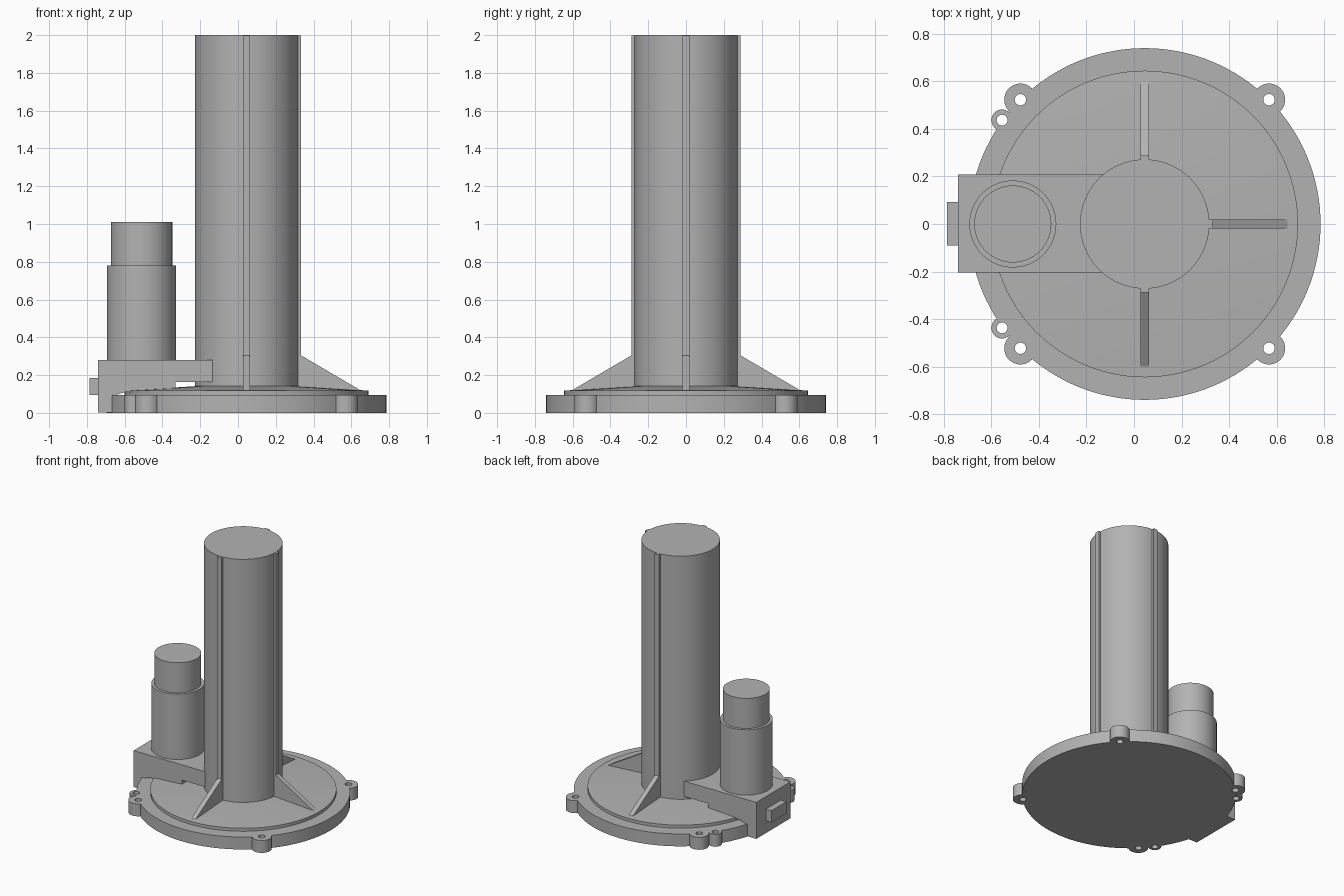
import bpy, bmesh, math
from mathutils import Matrix, Vector

if "Cube" in bpy.data.objects:
    bpy.data.objects.remove(bpy.data.objects["Cube"])

GREY = (0.45, 0.45, 0.45, 1)
mat = bpy.data.materials.new("plain grey")
mat.use_nodes = True
mat.diffuse_color = GREY
mat.node_tree.nodes["Principled BSDF"].inputs["Base Color"].default_value = GREY

CX = 0.045          # axis of the base and column
BASE_R, BASE_H = 0.74, 0.095


def finish(name, bm, smooth=True):
    bmesh.ops.recalc_face_normals(bm, faces=bm.faces)
    mesh = bpy.data.meshes.new(name)
    bm.to_mesh(mesh)
    bm.free()
    mesh.materials.append(mat)
    obj = bpy.data.objects.new(name, mesh)
    bpy.context.collection.objects.link(obj)
    if smooth:
        shade(obj)
    return obj


def shade(obj):
    bpy.ops.object.select_all(action="DESELECT")
    obj.select_set(True)
    bpy.context.view_layer.objects.active = obj
    bpy.ops.object.shade_smooth_by_angle(angle=math.radians(30))


def lathe(name, x, y, profile, segments=96):
    """Solid of revolution from (radius, z) pairs, closed by flat caps."""
    bm = bmesh.new()
    rings = []
    for r, z in profile:
        rings.append([bm.verts.new((x + r * math.cos(a), y + r * math.sin(a), z))
                      for a in (math.tau * i / segments for i in range(segments))])
    for low, high in zip(rings, rings[1:]):
        for i in range(segments):
            j = (i + 1) % segments
            bm.faces.new((low[i], low[j], high[j], high[i]))
    bm.faces.new(rings[0][::-1])
    bm.faces.new(rings[-1])
    return finish(name, bm)


def plate(name, outline, y0, y1, turn=0, x=0):
    """Extrude an (x, z) outline from y0 to y1, then turn it about z."""
    bm = bmesh.new()
    face = bm.faces.new([bm.verts.new((px, y0, pz)) for px, pz in outline])
    new = bmesh.ops.extrude_face_region(bm, geom=[face])["geom"]
    moved = [v for v in new if isinstance(v, bmesh.types.BMVert)]
    bmesh.ops.translate(bm, verts=moved, vec=Vector((0, y1 - y0, 0)))
    bm.transform(Matrix.Translation((x, 0, 0)) @ Matrix.Rotation(turn, 4, "Z"))
    return finish(name, bm, False)


def combine(target, other, operation):
    mod = target.modifiers.new(operation.lower(), "BOOLEAN")
    mod.operation = operation
    mod.solver = "EXACT"
    mod.object = other
    bpy.context.view_layer.objects.active = target
    bpy.ops.object.modifier_apply(modifier=mod.name)
    bpy.data.objects.remove(other)


# Base flange with drilled screw lugs
flange = lathe("base_flange", CX, 0, [(BASE_R, 0), (BASE_R, BASE_H)], 128)
lugs = [(sx * 0.523, sy * 0.523, 0.068, 0.024) for sx in (-1, 1) for sy in (-1, 1)]
lugs += [(-0.6, sy * 0.437, 0.045, 0.023) for sy in (-1, 1)]
for dx, dy, r, hole in lugs:
    combine(flange, lathe("lug", CX + dx, dy, [(r, 0), (r, BASE_H)], 40), "UNION")
for dx, dy, r, hole in lugs:
    combine(flange, lathe("drill", CX + dx, dy, [(hole, -0.1), (hole, 0.2)], 24), "DIFFERENCE")
shade(flange)

# Shallow raised cover and the tall column
lathe("raised_cover", CX, 0, [(0.645, 0.09), (0.645, 0.118), (0.26, 0.142)], 128)
lathe("column", CX, 0, [(0.272, 0.1), (0.272, 2)])

# Column keys and the sloping ribs at their feet
for side, angle in (("front", -90), ("left", 0), ("back", 90)):
    turn = math.radians(angle)
    plate(side + "_key", [(0.2, 0.12), (0.288, 0.12), (0.288, 1.999), (0.2, 1.999)],
          -0.018, 0.018, turn, CX)
    plate(side + "_rib", [(0.25, 0.11), (0.6, 0.11), (0.6, 0.122), (0.288, 0.305), (0.25, 0.305)],
          -0.018, 0.018, turn, CX)

# Gearbox, stepped underneath, with a small connector
plate("gearbox", [(-0.74, 0.001), (-0.66, 0.001), (-0.66, 0.09), (-0.6, 0.11), (-0.33, 0.11),
                  (-0.33, 0.163), (-0.13, 0.163), (-0.13, 0.28), (-0.74, 0.28)], -0.205, 0.208)
plate("connector", [(-0.787, 0.095), (-0.73, 0.095), (-0.73, 0.185), (-0.787, 0.185)], -0.09, 0.092)

# Upright motor with a narrower cap
lathe("motor_body", -0.51, 0, [(0.183, 0.27), (0.183, 0.78)])
lathe("motor_cap", -0.51, 0, [(0.162, 0.77), (0.162, 1.01)])
